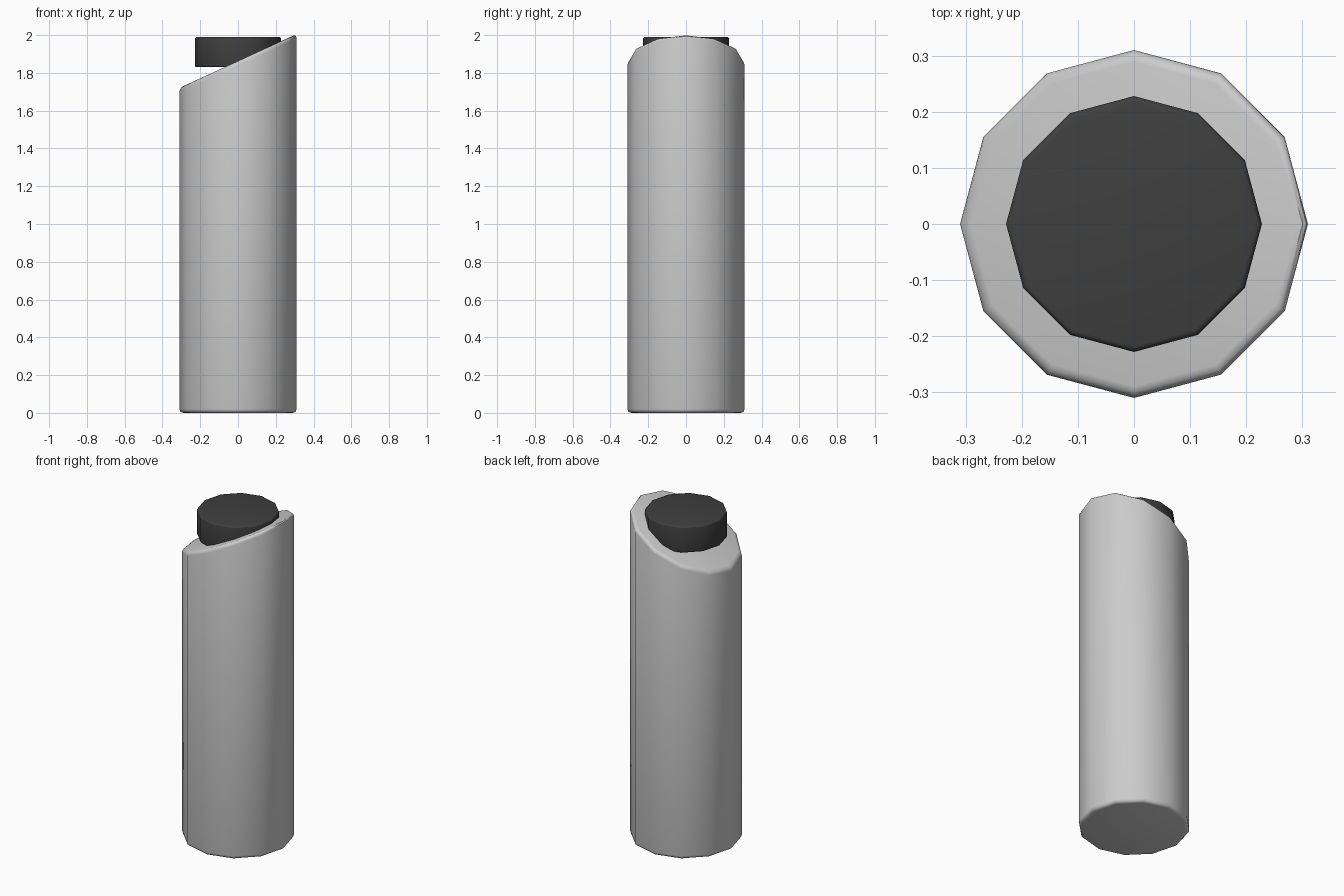
import bpy, bmesh, math

if "Cube" in bpy.data.objects:
    bpy.data.objects.remove(bpy.data.objects["Cube"])

SIDES = 12


def prism(name, radius, z0, z1, slope, bevel, color=None):
    """Twelve-sided prism with an optionally slanted top and rounded rims."""
    bm = bmesh.new()
    bmesh.ops.create_circle(bm, cap_ends=True, segments=SIDES, radius=radius)
    for v in bm.verts:
        # put a corner exactly on the x and y axes
        a = round(math.atan2(v.co.y, v.co.x) / (math.tau / SIDES)) * math.tau / SIDES
        v.co = (radius * math.cos(a), radius * math.sin(a), z0)
    ext = bmesh.ops.extrude_face_region(bm, geom=bm.faces[:], use_keep_orig=True)
    for v in ext["geom"]:
        if isinstance(v, bmesh.types.BMVert):
            v.co.z = z1 + slope * v.co.x
    bmesh.ops.recalc_face_normals(bm, faces=bm.faces[:])
    rims = [e for e in bm.edges if any(len(f.verts) > 4 for f in e.link_faces)]
    bmesh.ops.bevel(bm, geom=rims, offset=bevel, offset_type='OFFSET',
                    segments=3, profile=0.5, affect='EDGES')
    mesh = bpy.data.meshes.new(name)
    bm.to_mesh(mesh)
    bm.free()
    obj = bpy.data.objects.new(name, mesh)
    bpy.context.collection.objects.link(obj)
    if color:
        mat = bpy.data.materials.new(name + "_material")
        mat.diffuse_color = color
        mat.use_nodes = True
        mat.node_tree.nodes["Principled BSDF"].inputs["Base Color"].default_value = mat.diffuse_color
        mesh.materials.append(mat)
    bpy.ops.object.select_all(action='DESELECT')
    obj.select_set(True)
    bpy.context.view_layer.objects.active = obj
    bpy.ops.object.shade_smooth_by_angle(angle=math.radians(40))
    return obj


# Tall body with a slanted top
prism("body", 0.31, 0.0, 1.863, 0.46, 0.02)

# Dark button set into the slanted top
prism("button", 0.228, 1.83, 1.99, 0.0, 0.01, (0.05, 0.05, 0.05, 1))
